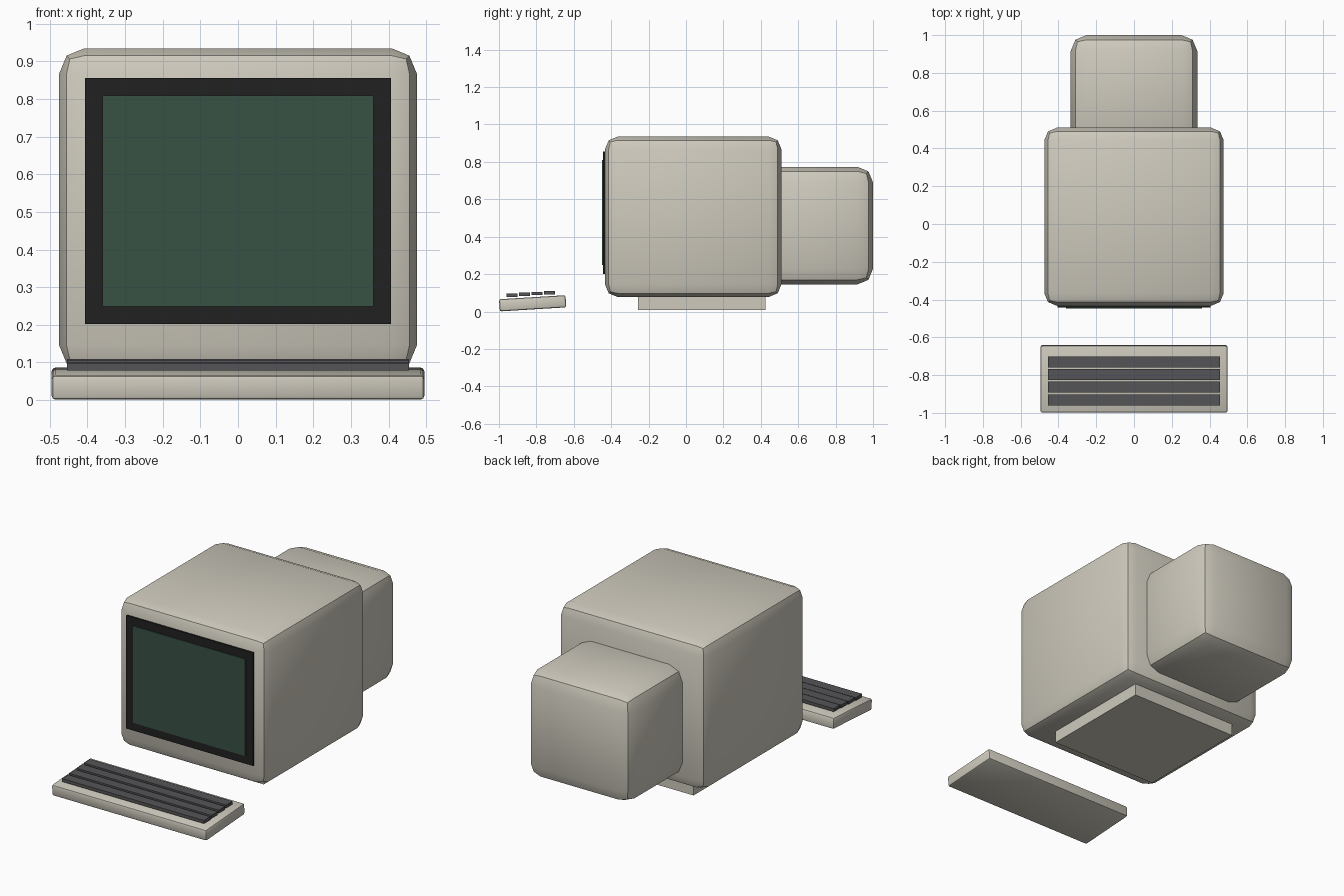
import bpy
from math import radians

if "Cube" in bpy.data.objects:
    bpy.data.objects.remove(bpy.data.objects["Cube"])


def material(name, rgb):
    m = bpy.data.materials.new(name)
    m.diffuse_color = (*rgb, 1)
    m.use_nodes = True
    m.node_tree.nodes["Principled BSDF"].inputs["Base Color"].default_value = m.diffuse_color
    return m


BEIGE = material("beige_plastic", (0.62, 0.59, 0.51))
BLACK = material("black_plastic", (0.015, 0.015, 0.016))
GREEN = material("screen_glass", (0.04, 0.085, 0.06))
GREY = material("key_plastic", (0.09, 0.09, 0.095))


def box(name, x, y, z, mat, bevel=0, tilt=0):
    """Box from (min, max) spans, x given as a half width, with an optional rounded edge."""
    bpy.ops.mesh.primitive_cube_add(
        size=1, location=(0, sum(y) / 2, sum(z) / 2))
    ob = bpy.context.object
    ob.name = name
    ob.scale = (2 * x, y[1] - y[0], z[1] - z[0])
    bpy.ops.object.transform_apply(location=False, rotation=False, scale=True)
    ob.data.materials.append(mat)
    if bevel:
        mod = ob.modifiers.new("rounded_edges", 'BEVEL')
        mod.width = bevel
        mod.segments = 2
        bpy.ops.object.modifier_apply(modifier=mod.name)
        bpy.ops.object.shade_smooth_by_angle(angle=radians(30))
    ob.rotation_euler.x = radians(tilt)
    return ob


# Monitor housing, tube cover behind it and foot below it
box("monitor_housing", 0.475, (-0.433, 0.51), (0.078, 0.935), BEIGE, 0.067)
box("tube_cover", 0.335, (0.40, 1.0), (0.145, 0.774), BEIGE, 0.084)
box("monitor_foot", 0.345, (-0.257, 0.424), (0.008, 0.09), BEIGE)

# Screen surround and glass
box("screen_bezel", 0.406, (-0.443, -0.423), (0.202, 0.856), BLACK)
box("screen", 0.36, (-0.448, -0.433), (0.249, 0.809), GREEN)

# Tilted keyboard with four stepped key rows
box("keyboard", 0.495, (-0.998, -0.642), (0.0115, 0.0765), BEIGE, 0.01, 3.5)
for i in range(4):
    y, z = -0.960 + 0.067 * i, 0.079 + 0.0043 * i
    box(f"key_row_{i + 1}", 0.455, (y, y + 0.058), (z, z + 0.018), GREY)
